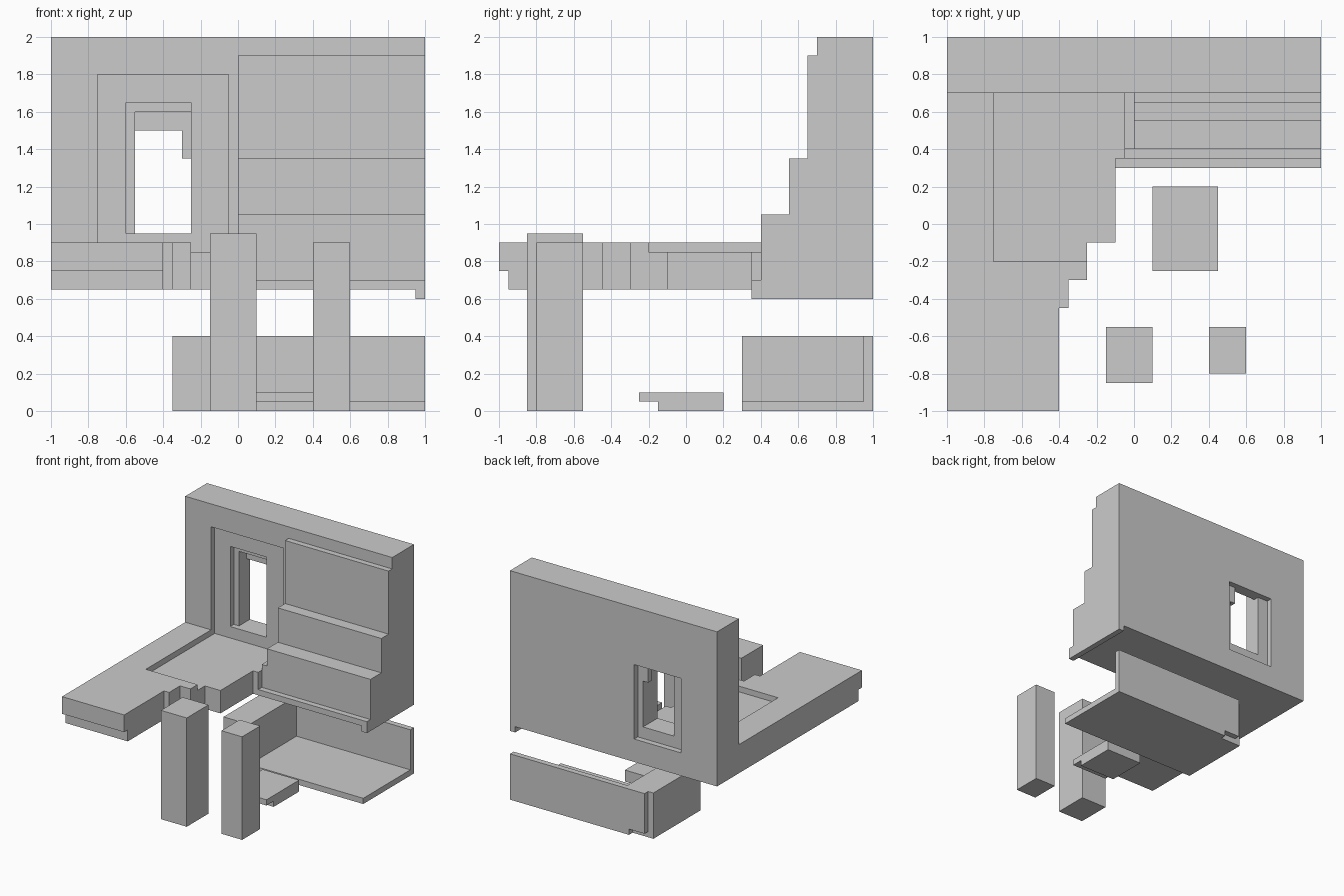
import bpy, bmesh
from mathutils import Vector

if "Cube" in bpy.data.objects:
    bpy.data.objects.remove(bpy.data.objects["Cube"])


def prism(name, outline, axis, lo, hi):
    """Extrude a 2D outline along an axis: x uses (y, z), z uses (x, y)."""
    bm = bmesh.new()
    place = (lambda a, b: (lo, a, b)) if axis == "x" else (lambda a, b: (a, b, lo))
    face = bm.faces.new([bm.verts.new(place(a, b)) for a, b in outline])
    new = bmesh.ops.extrude_face_region(bm, geom=[face])["geom"]
    shift = Vector((hi - lo, 0, 0)) if axis == "x" else Vector((0, 0, hi - lo))
    bmesh.ops.translate(bm, verts=[v for v in new if isinstance(v, bmesh.types.BMVert)], vec=shift)
    bmesh.ops.recalc_face_normals(bm, faces=bm.faces)
    mesh = bpy.data.meshes.new(name)
    bm.to_mesh(mesh)
    bm.free()
    obj = bpy.data.objects.new(name, mesh)
    bpy.context.collection.objects.link(obj)
    return obj


def box(name, x, y, z):
    return prism(name, [(x[0], y[0]), (x[1], y[0]), (x[1], y[1]), (x[0], y[1])], "z", *z)


def cut(obj, *boxes):
    """Subtract boxes given as (x range, y range, z range)."""
    for b in boxes:
        cutter = box("cutter", *b)
        cutter.hide_render = True
        mod = obj.modifiers.new("cut", "BOOLEAN")
        mod.operation, mod.solver, mod.object = "DIFFERENCE", "EXACT", cutter
        bpy.context.view_layer.objects.active = obj
        bpy.ops.object.modifier_apply(modifier=mod.name)
        bpy.data.objects.remove(cutter)


# Back wall: shallow niche, stepped window opening, wider rebate at the rear
wall = box("back_wall", (-1, 1), (0.7, 1), (0.65, 2))
cut(wall,
    ((-0.75, -0.05), (0.6, 0.75), (0.85, 1.8)),
    ((-0.6, -0.25), (0.7, 0.8), (0.95, 1.65)),
    ((-0.55, -0.25), (0.7, 0.9), (0.95, 1.6)),
    ((-0.55, -0.3), (0.7, 1.1), (0.95, 1.5)),
    ((-0.35, -0.25), (0.7, 1.1), (0.95, 1.35)),
    ((-0.65, -0.2), (0.95, 1.1), (0.85, 1.5)))

# Stepped buttress on the right of the wall, with its low side block
prism("stepped_buttress",
      [(0.7, 0.65), (0.35, 0.65), (0.35, 0.7), (0.4, 0.7), (0.4, 1.05), (0.55, 1.05),
       (0.55, 1.35), (0.65, 1.35), (0.65, 1.9), (0.7, 1.9)], "x", 0, 1)
prism("buttress_side",
      [(0.7, 0.65), (0.35, 0.65), (0.35, 0.7), (0.4, 0.7), (0.4, 0.9), (0.7, 0.9)],
      "x", -0.05, 0)
box("underside_rib", (0.95, 1), (0.35, 1), (0.6, 0.65))

# Broken floor slab with sunken area and undercut front edge
slab = prism("floor_slab",
             [(-1, -1), (-0.4, -1), (-0.4, -0.45), (-0.35, -0.45), (-0.35, -0.3),
              (-0.25, -0.3), (-0.25, -0.1), (-0.1, -0.1), (-0.1, 0.35), (-0.05, 0.35),
              (-0.05, 0.7), (-1, 0.7)], "z", 0.65, 0.9)
cut(slab,
    ((-0.75, 0.1), (-0.2, 0.8), (0.85, 1)),
    ((-1.1, -0.3), (-1.1, -0.95), (0.5, 0.75)))

# Lower base: thick left block, thin floor and back panel, notched rear corner
base = prism("lower_base",
             [(0.3, 0), (1, 0), (1, 0.4), (0.95, 0.4), (0.95, 0.05), (0.3, 0.05)],
             "x", -0.1, 1)
block = box("lower_block", (-0.35, -0.1), (0.3, 1), (0, 0.4))
notch = ((-0.5, -0.15), (0.95, 1.1), (-0.1, 0.05))
cut(block, notch, ((-0.5, -0.3), (0.95, 1.1), (-0.1, 0.5)))

# Low step with undercut front
prism("low_step", [(-0.15, 0), (0.2, 0), (0.2, 0.1), (-0.25, 0.1), (-0.25, 0.05), (-0.15, 0.05)],
      "x", 0.1, 0.45)

# Free-standing posts
box("left_post", (-0.15, 0.1), (-0.85, -0.55), (0, 0.95))
box("right_post", (0.4, 0.6), (-0.8, -0.55), (0, 0.9))
